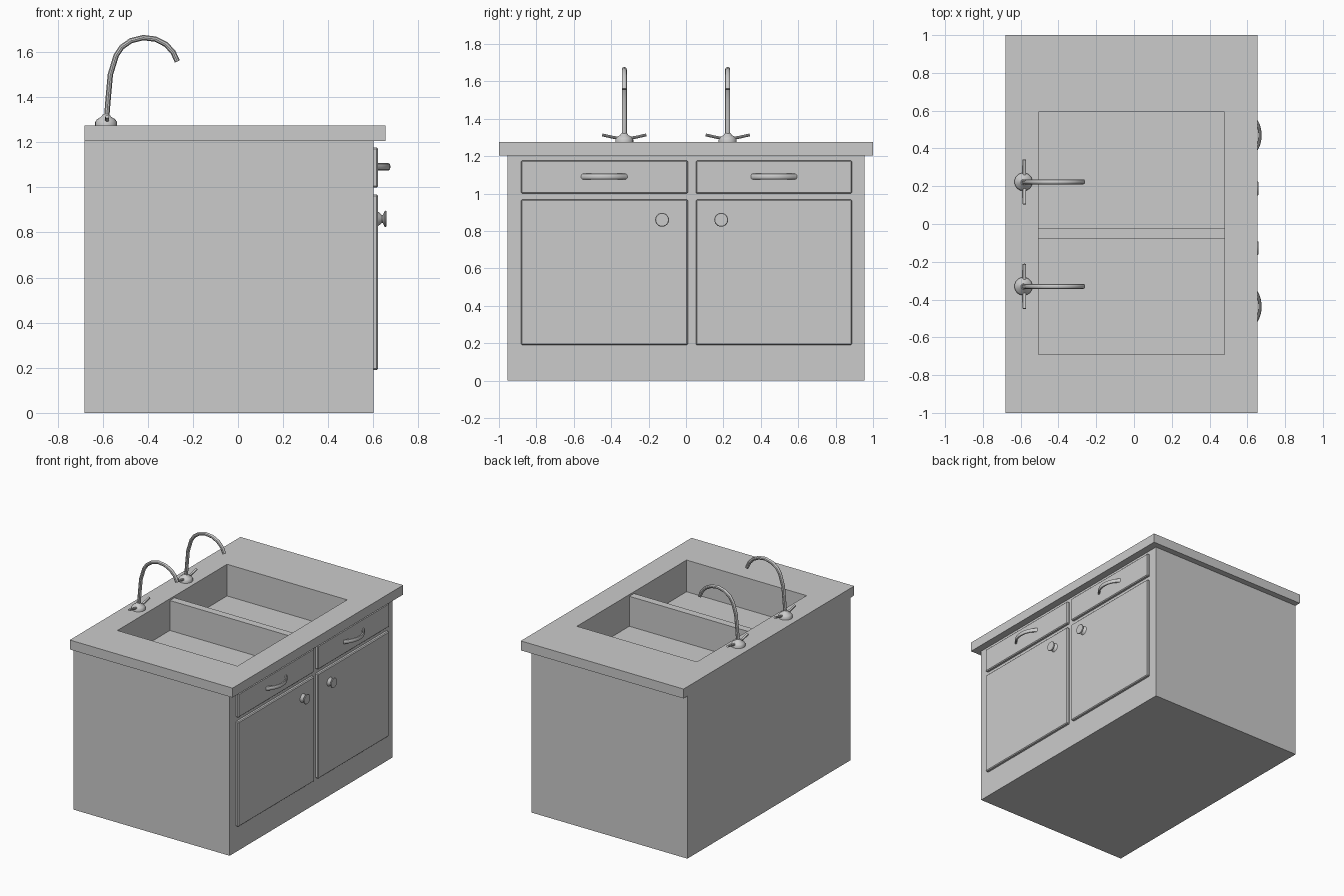
import bpy, bmesh, math
from mathutils import Vector, Matrix

if "Cube" in bpy.data.objects:
    bpy.data.objects.remove(bpy.data.objects["Cube"])


def finish(name, bm, smooth=False):
    bmesh.ops.recalc_face_normals(bm, faces=bm.faces)
    me = bpy.data.meshes.new(name)
    bm.to_mesh(me)
    bm.free()
    ob = bpy.data.objects.new(name, me)
    bpy.context.collection.objects.link(ob)
    if smooth:
        bpy.ops.object.select_all(action='DESELECT')
        ob.select_set(True)
        bpy.context.view_layer.objects.active = ob
        bpy.ops.object.shade_smooth_by_angle(angle=math.radians(35))
    return ob


def box(name, x0, x1, y0, y1, z0, z1):
    bm = bmesh.new()
    size = Matrix.Diagonal((x1 - x0, y1 - y0, z1 - z0, 1))
    centre = Matrix.Translation(((x0 + x1) / 2, (y0 + y1) / 2, (z0 + z1) / 2))
    bmesh.ops.create_cube(bm, size=1, matrix=centre @ size)
    return finish(name, bm)


def skin(bm, rings):
    for a, b in zip(rings, rings[1:]):
        for i in range(len(a)):
            j = (i + 1) % len(a)
            bm.faces.new((a[i], a[j], b[j], b[i]))
    bm.faces.new(rings[0])
    bm.faces.new(rings[-1])


def sweep(name, pts, normal, half_n, half_b, sides=10):
    """Elliptical tube along a path lying in the plane with this normal."""
    bm, n, rings = bmesh.new(), Vector(normal), []
    pts = [Vector(p) for p in pts]
    for k, p in enumerate(pts):
        t = (pts[min(k + 1, len(pts) - 1)] - pts[max(k - 1, 0)]).normalized()
        b = t.cross(n)
        angles = [2 * math.pi * i / sides for i in range(sides)]
        rings.append([bm.verts.new(p + n * half_n * math.cos(a) + b * half_b * math.sin(a))
                      for a in angles])
    skin(bm, rings)
    return finish(name, bm, True)


def lathe(name, profile, origin, along_x=False, sides=24):
    """Revolve (radius, height) points around z, or around x."""
    bm, rings = bmesh.new(), []
    for r, h in profile:
        ring = []
        for i in range(sides):
            a = 2 * math.pi * i / sides
            c, s = r * math.cos(a), r * math.sin(a)
            ring.append(bm.verts.new(Vector(origin) + Vector((h, c, s) if along_x else (c, s, h))))
        rings.append(ring)
    skin(bm, rings)
    return finish(name, bm, True)


# Cabinet and countertop, with the basin opening cut through both
cabinet = box("cabinet", -0.68, 0.60, -0.955, 0.955, 0, 1.205)
counter = box("countertop", -0.68, 0.655, -1, 1, 1.205, 1.275)
cutter = box("basin_cutter", -0.505, 0.48, -0.692, 0.593, 1.04, 1.4)
cutter.hide_render = True
for ob in (cabinet, counter):
    mod = ob.modifiers.new("basin_cut", 'BOOLEAN')
    mod.operation, mod.solver, mod.object = 'DIFFERENCE', 'EXACT', cutter
    bpy.context.view_layer.objects.active = ob
    bpy.ops.object.modifier_apply(modifier=mod.name)
bpy.data.objects.remove(cutter)
box("basin_divider", -0.505, 0.48, -0.077, -0.022, 1.04, 1.262)

# Drawers and doors, each with its handle or knob
for side, y0, y1, handle_y, knob_y in (("left", -0.882, 0.01, -0.437, -0.128),
                                       ("right", 0.053, 0.887, 0.47, 0.188)):
    for part, z0, z1 in (("drawer", 1.0, 1.177), ("door", 0.19, 0.968)):
        panel = box(f"{side}_{part}", 0.59, 0.621, y0, y1, z0, z1)
        bev = panel.modifiers.new("edge", 'BEVEL')
        bev.width, bev.segments = 0.006, 1
    # Bowed drawer pull
    path = []
    for i in range(13):
        u = -1 + i / 6
        path.append((0.615 + 0.052 * (1 - abs(u) ** 2.2), handle_y + 0.118 * u, 1.091))
    sweep(f"{side}_drawer_handle", path, (0, 0, 1), 0.016, 0.009)
    # Turned door knob
    lathe(f"{side}_door_knob",
          [(0.034, 0), (0.030, 0.006), (0.017, 0.02), (0.017, 0.024),
           (0.035, 0.032), (0.037, 0.036), (0.034, 0.04)],
          (0.618, knob_y, 0.86), along_x=True)

# Faucets: base, curved spout and two lever handles
spout = [(-0.583, 1.30), (-0.576, 1.39), (-0.566, 1.50), (-0.540, 1.585), (-0.515, 1.622),
         (-0.475, 1.650), (-0.420, 1.664), (-0.365, 1.657), (-0.320, 1.634),
         (-0.288, 1.600), (-0.269, 1.558)]
for side, y in (("left", -0.33), ("right", 0.223)):
    lathe(f"{side}_faucet_base",
          [(0.048, 1.272), (0.048, 1.290), (0.040, 1.302), (0.022, 1.313), (0.014, 1.325)],
          (-0.585, y, 0))
    sweep(f"{side}_faucet_spout", [(x, y, z) for x, z in spout], (0, 1, 0), 0.0135, 0.0125)
    for hand, s in (("near", -1), ("far", 1)):
        sweep(f"{side}_faucet_{hand}_lever",
              [(-0.58, y + s * 0.015, 1.293), (-0.58, y + s * 0.065, 1.302),
               (-0.58, y + s * 0.118, 1.314)], (1, 0, 0), 0.009, 0.008)
